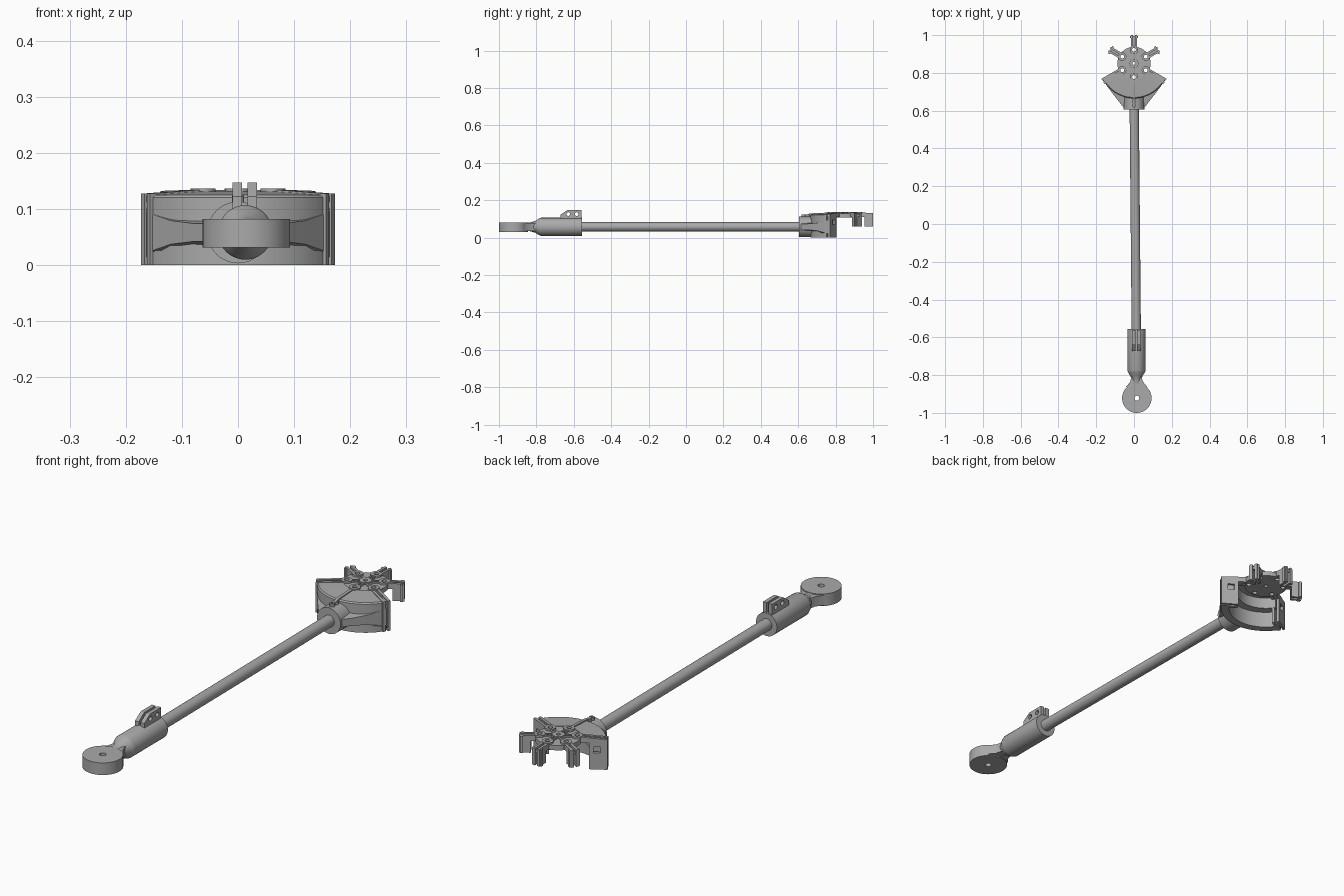
import bpy, bmesh
from math import sin, cos, pi, radians
from mathutils import Matrix, Vector

if "Cube" in bpy.data.objects:
    bpy.data.objects.remove(bpy.data.objects["Cube"])

grey = bpy.data.materials.new("plain_grey")
grey.use_nodes = True
COLOR = (0.4, 0.4, 0.4, 1)
grey.diffuse_color = COLOR
grey.node_tree.nodes["Principled BSDF"].inputs["Base Color"].default_value = COLOR

HUB = Vector((0, 0.85, 0))
ROD_Z = 0.058


def finish(name, bm, matrix=Matrix()):
    bmesh.ops.remove_doubles(bm, verts=bm.verts, dist=0.00005)
    bmesh.ops.recalc_face_normals(bm, faces=bm.faces)
    bm.transform(matrix)
    mesh = bpy.data.meshes.new(name)
    bm.to_mesh(mesh)
    bm.free()
    mesh.materials.append(grey)
    obj = bpy.data.objects.new(name, mesh)
    bpy.context.collection.objects.link(obj)
    bpy.ops.object.select_all(action='DESELECT')
    obj.select_set(True)
    bpy.context.view_layer.objects.active = obj
    bpy.ops.object.shade_smooth_by_angle(angle=radians(30))
    return obj


def ring(r, cx=0, cy=0, n=32):
    return [(cx + r * cos(2 * pi * i / n), cy + r * sin(2 * pi * i / n)) for i in range(n)]


def rect(x0, x1, y0, y1):
    return [(x0, y0), (x1, y0), (x1, y1), (x0, y1)]


def plate(name, outlines, thick, matrix):
    """Flat outline with holes, thickened about its own plane."""
    curve = bpy.data.curves.new(name, 'CURVE')
    curve.dimensions, curve.fill_mode, curve.extrude = '2D', 'BOTH', thick / 2
    for pts in outlines:
        sp = curve.splines.new('POLY')
        sp.points.add(len(pts) - 1)
        for p, (x, y) in zip(sp.points, pts):
            p.co = (x, y, 0, 1)
        sp.use_cyclic_u = True
    tmp = bpy.data.objects.new(name + "_curve", curve)
    bpy.context.collection.objects.link(tmp)
    mesh = bpy.data.meshes.new_from_object(tmp.evaluated_get(bpy.context.evaluated_depsgraph_get()))
    bm = bmesh.new()
    bm.from_mesh(mesh)
    bpy.data.objects.remove(tmp)
    bpy.data.curves.remove(curve)
    bpy.data.meshes.remove(mesh)
    return finish(name, bm, matrix)


def slab(name, outlines, z0, z1, origin=Vector()):
    at = Matrix.Translation(origin + Vector((0, 0, (z0 + z1) / 2)))
    return plate(name, outlines, z1 - z0, at)


def rod_lathe(name, profile, x0, x1, n=40):
    """Round solid along y from (y, radius) pairs, its axis drifting from x0 to x1."""
    bm = bmesh.new()
    ya, yb = profile[0][0], profile[-1][0]
    loops = []
    for y, r in profile:
        cx = x0 + (x1 - x0) * (y - ya) / (yb - ya)
        loops.append([bm.verts.new((cx + px, y, ROD_Z + pz)) for px, pz in ring(r, n=n)])
    for a, b in zip(loops, loops[1:]):
        for i in range(n):
            bm.faces.new((a[i], a[(i + 1) % n], b[(i + 1) % n], b[i]))
    bm.faces.new(loops[0])
    bm.faces.new(loops[-1])
    return finish(name, bm)


def sector(name, profile, a0, a1, n=32):
    """Closed (radius, z) profile swept about the hub axis."""
    bm = bmesh.new()
    loops = []
    for i in range(n + 1):
        a = radians(a0 + (a1 - a0) * i / n)
        loops.append([bm.verts.new((r * cos(a), r * sin(a), z)) for r, z in profile])
    m = len(profile)
    for a, b in zip(loops, loops[1:]):
        for i in range(m):
            bm.faces.new((a[i], a[(i + 1) % m], b[(i + 1) % m], b[i]))
    bm.faces.new(loops[0])
    bm.faces.new(loops[-1])
    return finish(name, bm, Matrix.Translation(HUB))


def radial(name, outlines, thick, angle, offset):
    """Upright plate drawn in (radius, z), pointing out from the hub at an angle."""
    a = radians(angle)
    out, up = Vector((cos(a), sin(a), 0)), Vector((0, 0, 1))
    side = out.cross(up)
    m = Matrix((out, up, side)).transposed().to_4x4()
    m.translation = HUB + side * offset
    return plate(name, outlines, thick, m)


# End disc, neck, sleeve and long rod
slab("end_disc", [ring(0.078, n=64), ring(0.013)], 0.031, 0.082, Vector((0.015, -0.922, 0)))
slab("neck_web", [[(-0.042, -0.862), (0.07, -0.862), (0.047, -0.835), (0.038, -0.8),
                   (-0.012, -0.8), (-0.02, -0.835)]], 0.036, 0.078)
rod_lathe("sleeve", [(-0.86, 0.022), (-0.83, 0.024), (-0.805, 0.032), (-0.785, 0.045),
                     (-0.775, 0.0485), (-0.555, 0.0485)], 0.013, 0.013)
rod_lathe("long_rod", [(-0.56, 0.0245), (0.64, 0.0245)], 0.012, 0.001)

# Pair of drilled tabs on the sleeve
tab = [(-0.672, 0.09), (-0.56, 0.09), (-0.56, 0.147), (-0.635, 0.147), (-0.672, 0.122)]
tab_axes = Matrix(((0, 0, 1), (1, 0, 0), (0, 1, 0))).to_4x4()
for label, x in (("right", -0.001), ("left", 0.025)):
    holes = [ring(0.01, y, 0.126, 20) for y in (-0.63, -0.585)]
    plate("sleeve_tab_" + label, [tab] + holes, 0.017, Matrix.Translation((x, 0, 0)) @ tab_axes)

# Collar that takes the rod
rod_lathe("collar", [(0.605, 0.055), (0.685, 0.055)], 0, 0)

# Fan-shaped shell behind the collar, hollow and stepped underneath
sector("fan_shell", [(0.185, 0), (0.185, 0.12), (0.18, 0.125), (0.084, 0.131), (0.084, 0.118),
                     (0.118, 0.118), (0.118, 0.07), (0.152, 0.07), (0.152, 0)], 210, 330)

# Tapering gussets from collar to fan corners
for label, s in (("right", -1), ("left", 1)):
    bm = bmesh.new()
    sections = []
    for x, y, back, h in ((0.048, 0.607, 0.075, 0.016), (0.08, 0.648, 0.05, 0.016),
                          (0.12, 0.7, 0.035, 0.021), (0.163, 0.758, 0.008, 0.036)):
        sections.append([bm.verts.new((s * x, yy, ROD_Z + z)) for yy, z in
                         ((y, -h), (y + back, -h * 1.4), (y + back, h * 1.4), (y, h))])
    for a, b in zip(sections, sections[1:]):
        for i in range(4):
            bm.faces.new((a[i], a[(i + 1) % 4], b[(i + 1) % 4], b[i]))
    bm.faces.new(sections[0])
    bm.faces.new(sections[-1])
    finish("gusset_" + label, bm)

# Hub disc with raised drilled bosses
spots = [(0.072 * cos(radians(a)), 0.072 * sin(radians(a))) for a in range(30, 390, 60)]
hub_holes = [ring(0.01, x, y, 20) for x, y in spots] + [ring(0.008, n=20)]
slab("hub_disc", [ring(0.088, n=64)] + hub_holes, 0.108, 0.128, HUB)
for i, (x, y) in enumerate(spots):
    slab(f"boss_{i + 1}", [ring(0.022, x, y), ring(0.01, x, y, 20)], 0.115, 0.136, HUB)
slab("centre_boss", [ring(0.024), ring(0.008, n=20)], 0.115, 0.136, HUB)

# Arms: twin walls with a slot, long ones closing the fan sides
short_wall = [(0.086, 0.11), (0.105, 0.11), (0.105, 0.06), (0.15, 0.06), (0.15, 0.132), (0.086, 0.134)]
long_wall = [(0.086, 0.11), (0.118, 0.11), (0.118, 0), (0.19, 0), (0.19, 0.127), (0.086, 0.134)]
window = rect(0.135, 0.162, 0.07, 0.095)
for angle in (30, 90, 150, 210, 330):
    is_long = angle > 180
    for k, off in enumerate((-0.0105, 0.0105)):
        outlines = [long_wall, window] if is_long else [short_wall]
        radial(f"arm_{angle}_wall_{k + 1}", outlines, 0.011, angle, off)
    end = 0.185 if is_long else 0.145
    radial(f"arm_{angle}_slot_floor", [rect(0.086, end, 0.112, 0.124)], 0.012, angle, 0)
    # flared lips at the arm tip
    if not is_long:
        for k, off in enumerate((-0.0185, 0.0185)):
            radial(f"arm_{angle}_lip_{k + 1}", [rect(0.135, 0.146, 0.06, 0.131)], 0.007, angle, off)

# Raised ribs between the bosses, and the long rib to the collar
for angle in range(30, 390, 60):
    for k, off in enumerate((-0.0075, 0.0075)):
        radial(f"hub_rib_{angle}_{k + 1}", [rect(0.018, 0.056, 0.12, 0.134)], 0.006, angle, off)
radial("collar_rib", [[(0.09, 0.12), (0.235, 0.1), (0.235, 0.115), (0.185, 0.13), (0.09, 0.134)]],
       0.012, 270, 0)
for k, r in enumerate((0.2, 0.222)):
    slab(f"collar_boss_{k + 1}", [ring(0.011, 0, -r, 20), ring(0.005, 0, -r, 12)], 0.105, 0.124, HUB)
